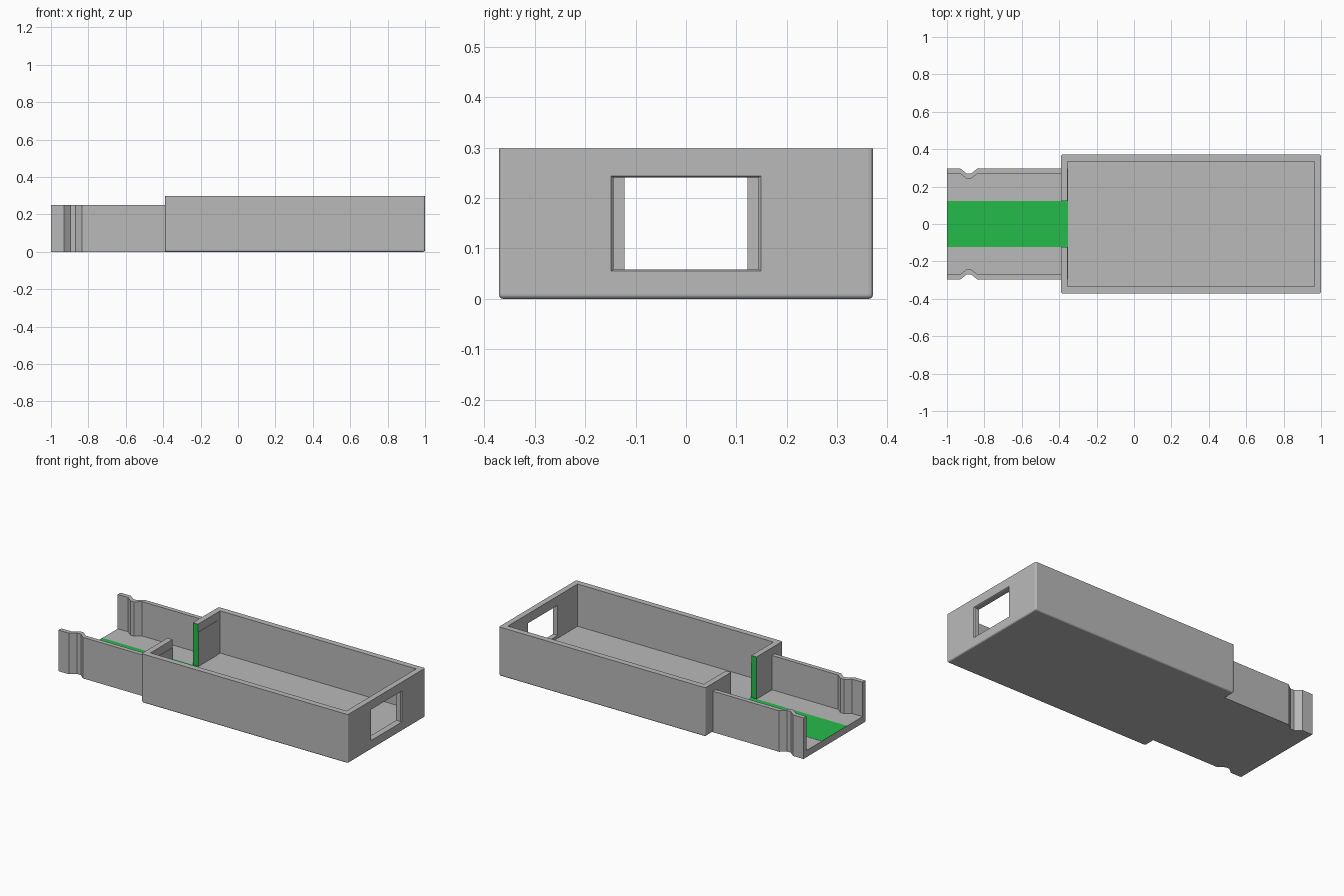
import bpy, bmesh

if "Cube" in bpy.data.objects:
    bpy.data.objects.remove(bpy.data.objects["Cube"])


def material(name, rgb):
    m = bpy.data.materials.new(name)
    m.diffuse_color = (*rgb, 1)
    m.use_nodes = True
    m.node_tree.nodes["Principled BSDF"].inputs["Base Color"].default_value = m.diffuse_color
    return m


grey = material("grey plastic", (0.49, 0.49, 0.49))
green = material("green cut", (0.018, 0.50, 0.07))


def prism(name, outline, z0, z1, mat):
    """Extrude a flat xy outline from z0 to z1."""
    bm = bmesh.new()
    face = bm.faces.new([bm.verts.new((x, y, z0)) for x, y in outline])
    top = bmesh.ops.extrude_face_region(bm, geom=[face])["geom"]
    for v in top:
        if isinstance(v, bmesh.types.BMVert):
            v.co.z = z1
    bmesh.ops.recalc_face_normals(bm, faces=bm.faces)
    me = bpy.data.meshes.new(name)
    bm.to_mesh(me)
    bm.free()
    me.materials.append(mat)
    ob = bpy.data.objects.new(name, me)
    bpy.context.collection.objects.link(ob)
    return ob


def block(name, x0, x1, y, z0, z1, mat):
    return prism(name, [(x0, -y), (x1, -y), (x1, y), (x0, y)], z0, z1, mat)


def combine(ob, other, operation):
    """Apply a boolean, keeping the colour of the other part on its faces."""
    mod = ob.modifiers.new("cut", "BOOLEAN")
    mod.object, mod.operation, mod.solver = other, operation, "EXACT"
    mod.material_mode = "TRANSFER"
    bpy.context.view_layer.objects.active = ob
    bpy.ops.object.modifier_apply(modifier=mod.name)
    bpy.data.objects.remove(other)


FLOOR, BACK, INNER, TOP = 0.041, -0.39, -0.352, 0.298

# Main box with softened vertical and bottom edges
tray = block("tray", BACK, 1, 0.371, 0, TOP, grey)
bm = bmesh.new()
bm.from_mesh(tray.data)
edges = [e for e in bm.edges if min(v.co.z for v in e.verts) < 0.01]
bmesh.ops.bevel(bm, geom=edges, offset=0.009, segments=3, profile=0.5,
                affect="EDGES")
bm.to_mesh(tray.data)
bm.free()


# Open channel whose side walls dip inward near the end
def channel(y, x0, x1):
    side = [(x0, y), (-0.93, y), (-0.895, y - 0.028), (-0.87, y - 0.028),
            (-0.835, y), (x1, y)]
    return side + [(px, -py) for px, py in reversed(side)]


# The cavity is cut first so the channel end stands slightly proud inside it
combine(tray, block("cavity", -0.355, 0.965, 0.335, FLOOR, 0.4, grey), "DIFFERENCE")
combine(tray, prism("channel", channel(0.298, -1, INNER), 0, 0.25, grey), "UNION")
combine(tray, prism("channel_hollow", channel(0.271, -1.1, BACK), FLOOR, 0.4, grey), "DIFFERENCE")

# Doorway and cable window
combine(tray, block("doorway", BACK - 0.02, -0.34, 0.122, FLOOR, 0.4, green), "DIFFERENCE")
combine(tray, block("window", 0.94, 1.1, 0.144, 0.058, 0.241, grey), "DIFFERENCE")

# Small chamfer around the outside of the window
chamfer = block("window_chamfer", 0.995, 1.005, 0.144, 0.058, 0.241, grey)
for v in chamfer.data.vertices:
    if v.co.x > 1:
        v.co.y *= 1.06
        v.co.z = 0.15 + (v.co.z - 0.15) * 1.06
combine(tray, chamfer, "DIFFERENCE")

# Green strip along the channel floor
block("floor_strip", -1, INNER, 0.122, FLOOR - 0.001, FLOOR + 0.001, green)
